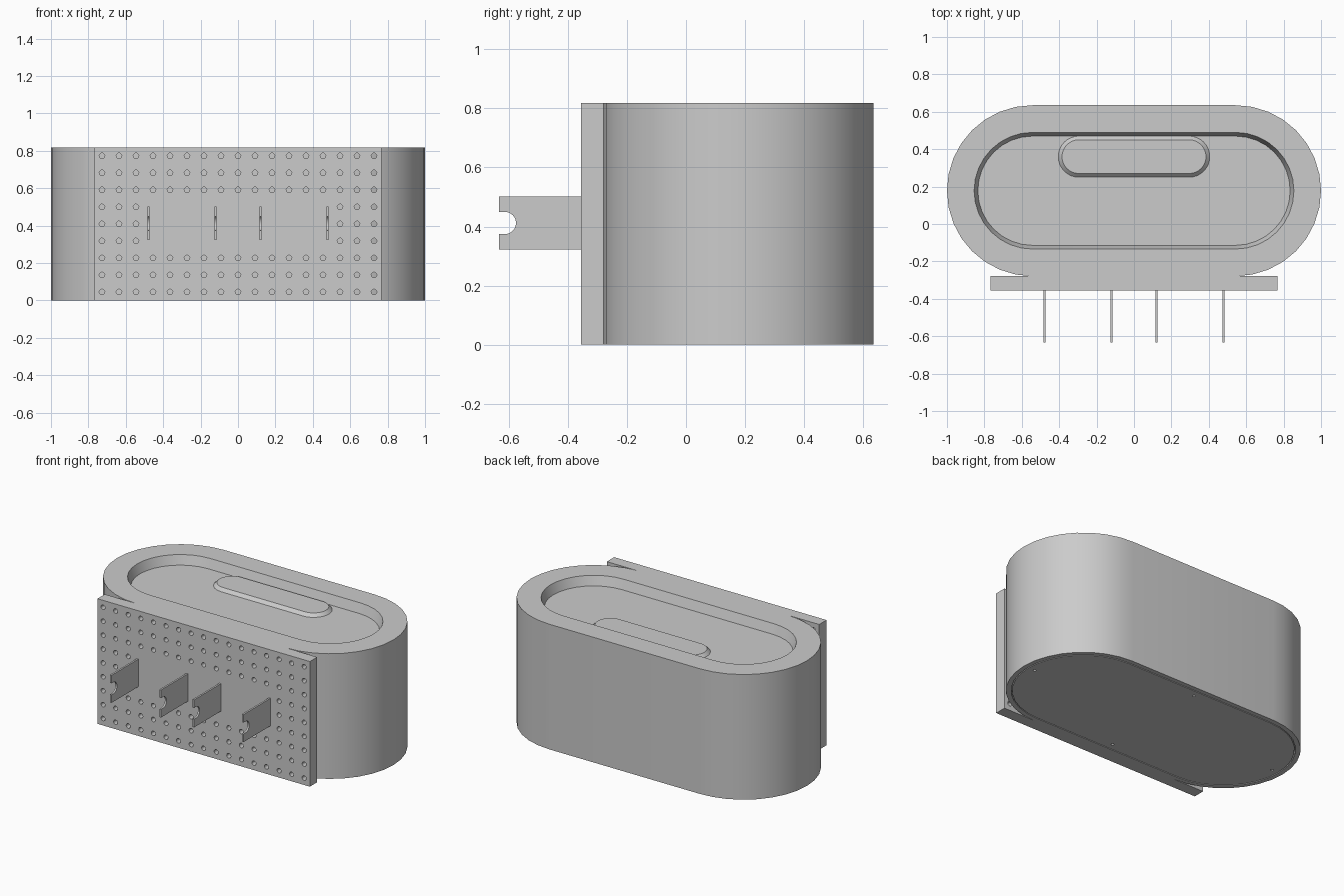
import bpy, bmesh, math
from mathutils import Matrix, Vector

cube = bpy.data.objects.get("Cube")
if cube:
    bpy.data.objects.remove(cube, do_unlink=True)

# Single plastic colour
grey = bpy.data.materials.new("grey plastic")
grey.use_nodes = True
GREY = (0.6, 0.6, 0.6, 1)
grey.diffuse_color = GREY
grey.node_tree.nodes["Principled BSDF"].inputs["Base Color"].default_value = GREY

HEIGHT = 0.818
HALF = 0.543        # half length of the straight sides
RADIUS = 0.457
MID_Y = 0.178       # body centre line
BOARD_BACK = MID_Y - RADIUS
BOARD_FRONT = -0.355


def finish(bm, name, smooth=True):
    bmesh.ops.recalc_face_normals(bm, faces=bm.faces)
    mesh = bpy.data.meshes.new(name)
    bm.to_mesh(mesh)
    bm.free()
    mesh.materials.append(grey)
    obj = bpy.data.objects.new(name, mesh)
    bpy.context.collection.objects.link(obj)
    if smooth:
        shade(obj)
    return obj


def shade(obj):
    bpy.ops.object.select_all(action='DESELECT')
    obj.select_set(True)
    bpy.context.view_layer.objects.active = obj
    bpy.ops.object.shade_smooth_by_angle(angle=math.radians(30))


def stadium_stack(name, half, cy, sections, segs=16):
    """Closed solid through stadium outlines given as (radius, z)."""
    bm = bmesh.new()
    rings = []
    for r, z in sections:
        ring = []
        for side in (1, -1):
            for i in range(segs + 1):
                a = -math.pi / 2 + math.pi * i / segs
                ring.append(bm.verts.new((side * (half + r * math.cos(a)),
                                          cy + side * r * math.sin(a), z)))
        rings.append(ring)
    n = len(rings[0])
    for low, high in zip(rings, rings[1:]):
        for i in range(n):
            j = (i + 1) % n
            bm.faces.new((low[i], low[j], high[j], high[i]))
    bm.faces.new(rings[0][::-1])
    bm.faces.new(rings[-1])
    return finish(bm, name)


def drill(obj, points, radius, depth, axis, segs=16):
    """Cut round holes centred on the given points."""
    bm = bmesh.new()
    turn = Vector((0, 0, 1)).rotation_difference(Vector(axis)).to_matrix().to_4x4()
    for p in points:
        bmesh.ops.create_cone(bm, cap_ends=True, segments=segs, radius1=radius,
                              radius2=radius, depth=depth,
                              matrix=Matrix.Translation(p) @ turn)
    cutter = finish(bm, "hole_cutter", smooth=False)
    cutter.hide_render = True
    mod = obj.modifiers.new("holes", 'BOOLEAN')
    mod.operation = 'DIFFERENCE'
    mod.solver = 'EXACT'
    mod.object = cutter
    bpy.ops.object.select_all(action='DESELECT')
    obj.select_set(True)
    bpy.context.view_layer.objects.active = obj
    bpy.ops.object.modifier_apply(modifier=mod.name)
    bpy.data.objects.remove(cutter, do_unlink=True)
    shade(obj)


# Body: outer wall, shallow tray on top, pocket for the base plate below
FLOOR = HEIGHT - 0.06
stadium_stack("body", HALF, MID_Y, [
    (RADIUS - 0.03, 0.03), (RADIUS - 0.03, 0), (RADIUS, 0), (RADIUS, HEIGHT),
    (RADIUS - 0.145, HEIGHT), (RADIUS - 0.165, FLOOR)])

# Raised pad on the tray floor, with sloped sides
stadium_stack("tray_pad", 0.295, 0.36, [
    (0.11, FLOOR - 0.005), (0.11, FLOOR), (0.09, FLOOR + 0.02)])

# Base plate with four screw holes
plate = stadium_stack("base_plate", HALF, MID_Y, [
    (RADIUS - 0.036, 0), (RADIUS - 0.036, 0.035)])
reach = 0.375
screws = [Vector((sx * (HALF + reach), MID_Y, 0)) for sx in (-1, 1)]
screws += [Vector((0, MID_Y + sy * reach, 0)) for sy in (-1, 1)]
drill(plate, screws, 0.009, 0.04, (0, 0, 1))

# Pegboard on the front
bm = bmesh.new()
bmesh.ops.create_cube(bm, size=1)
bmesh.ops.scale(bm, vec=(1.536, BOARD_BACK - BOARD_FRONT, HEIGHT), verts=bm.verts)
bmesh.ops.translate(bm, vec=(0, (BOARD_BACK + BOARD_FRONT) / 2, HEIGHT / 2), verts=bm.verts)
board = finish(bm, "pegboard", smooth=False)

# Hole grid, left blank in the middle where the brackets sit
STEP = 0.0909
holes = []
for col in range(-8, 9):
    for row in range(-4, 5):
        if abs(row) > 1 or abs(col) > 5:
            holes.append(Vector((col * STEP, (BOARD_BACK + BOARD_FRONT) / 2,
                                 HEIGHT / 2 + row * STEP)))
drill(board, holes, 0.015, 0.2, (0, 1, 0))


# Thin brackets with a round notch in the front edge
def bracket(name, x, thick=0.012):
    tip, low, high = -0.633, 0.322, 0.502
    cz, r = (low + high) / 2, 0.0375
    cy = tip + 0.02
    outline = [(BOARD_FRONT + 0.005, low), (BOARD_FRONT + 0.005, high), (tip, high), (tip, cz + r)]
    for i in range(17):
        a = math.pi / 2 - math.pi * i / 16
        outline.append((cy + r * math.cos(a), cz + r * math.sin(a)))
    outline += [(tip, cz - r), (tip, low)]
    bm = bmesh.new()
    face = bm.faces.new([bm.verts.new((x - thick / 2, y, z)) for y, z in outline])
    out = bmesh.ops.extrude_face_region(bm, geom=[face])
    moved = [v for v in out["geom"] if isinstance(v, bmesh.types.BMVert)]
    bmesh.ops.translate(bm, vec=(thick, 0, 0), verts=moved)
    return finish(bm, name)


for side, sign in (("right", -1), ("left", 1)):
    bracket(side + "_outer_bracket", sign * 0.478)
    bracket(side + "_inner_bracket", sign * 0.12)
